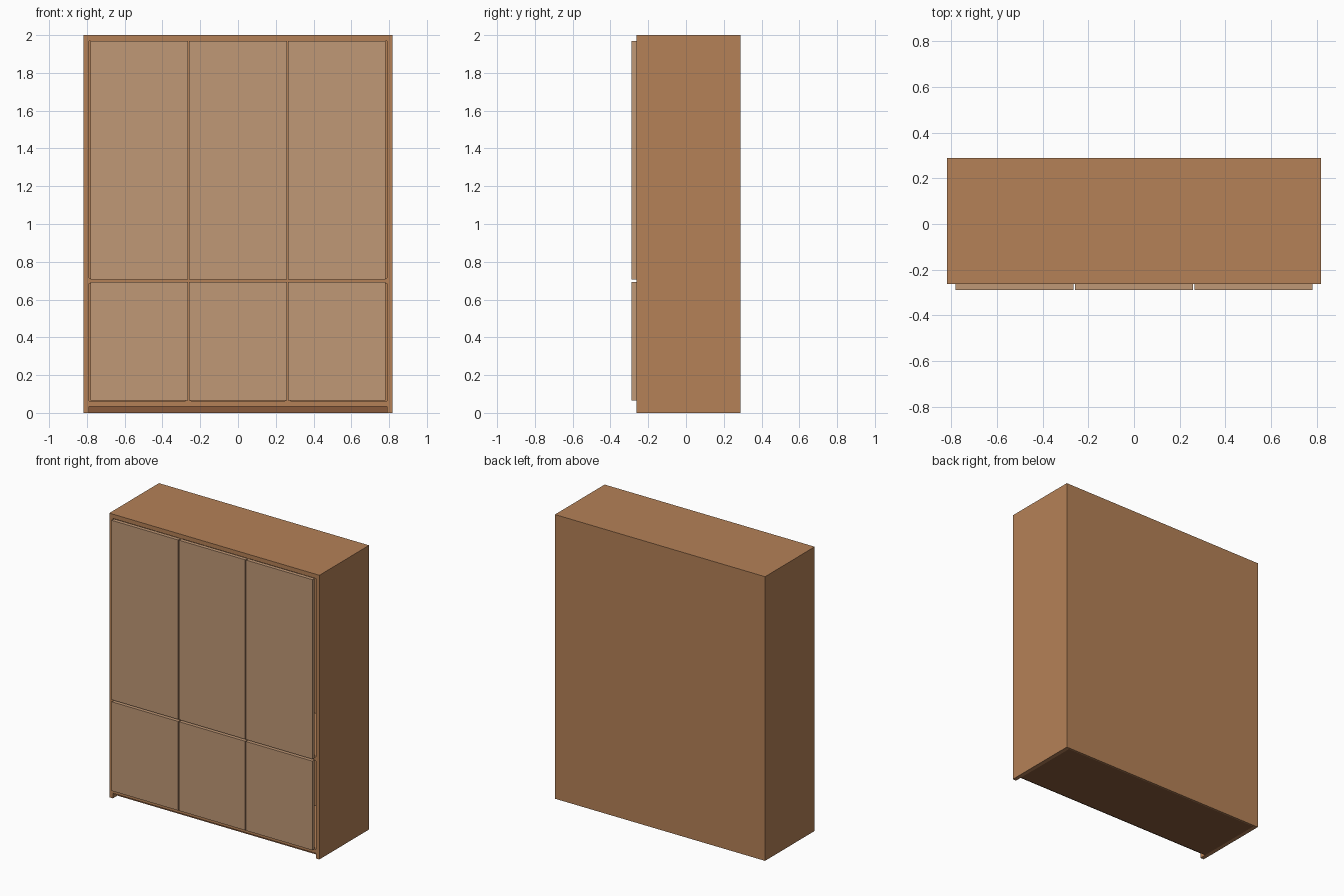
import bpy

if "Cube" in bpy.data.objects:
    bpy.data.objects.remove(bpy.data.objects["Cube"])


def material(name, rgb):
    m = bpy.data.materials.new(name)
    m.diffuse_color = (*rgb, 1)
    m.use_nodes = True
    m.node_tree.nodes["Principled BSDF"].inputs["Base Color"].default_value = m.diffuse_color
    return m


WOOD = material("wood", (0.46, 0.22, 0.095))
PANEL = material("door_wood", (0.53, 0.315, 0.18))
DARK = material("dark_wood", (0.25, 0.105, 0.045))


def box(name, x, y, z, mat):
    """Box from (min, max) ranges on each axis."""
    bpy.ops.mesh.primitive_cube_add(size=1, location=[sum(r) / 2 for r in (x, y, z)])
    o = bpy.context.object
    o.name = name
    o.scale = [r[1] - r[0] for r in (x, y, z)]
    bpy.ops.object.transform_apply(location=False, rotation=False, scale=True)
    o.data.materials.append(mat)
    return o


W, INNER = 0.818, 0.79            # half widths outside and inside the side panels
FRONT, BACK, DOOR_FRONT = -0.263, 0.289, -0.289
BACK_IN = BACK - 0.012

# Carcass
for name, s in (("left", -1), ("right", 1)):
    box(name + "_side_panel", sorted((s * INNER, s * W)), (FRONT, BACK), (0, 2), WOOD)
inside = (-INNER, INNER)
box("top_panel", inside, (FRONT, BACK), (1.97, 2), WOOD)
box("bottom_panel", inside, (FRONT, BACK_IN), (0.035, 0.063), WOOD)
box("back_panel", inside, (BACK_IN, BACK), (0, 1.97), WOOD)

# Solid plinth, set back from the front
box("plinth", inside, (FRONT + 0.05, BACK_IN), (0, 0.035), DARK)

# Interior dividers and shelves behind the door seams
T = 0.014
edges = [-INNER, -0.263, 0.263, INNER]
for i, x in enumerate(edges[1:3]):
    box(f"divider_{i + 1}", (x - T, x + T), (FRONT, BACK_IN), (0.063, 1.97), WOOD)
for i in range(3):
    x0 = edges[i] + (T if i > 0 else 0)
    x1 = edges[i + 1] - (T if i < 2 else 0)
    box(f"shelf_{i + 1}", (x0, x1), (FRONT, BACK_IN), (0.699 - T, 0.699 + T), WOOD)

# Three tall doors over three short doors
for i in range(3):
    x = ((i - 1) * 0.523 - 0.2585, (i - 1) * 0.523 + 0.2585)
    for row, z in (("lower", (0.065, 0.692)), ("upper", (0.706, 1.969))):
        box(f"{row}_door_{i + 1}", x, (DOOR_FRONT, FRONT), z, PANEL)
